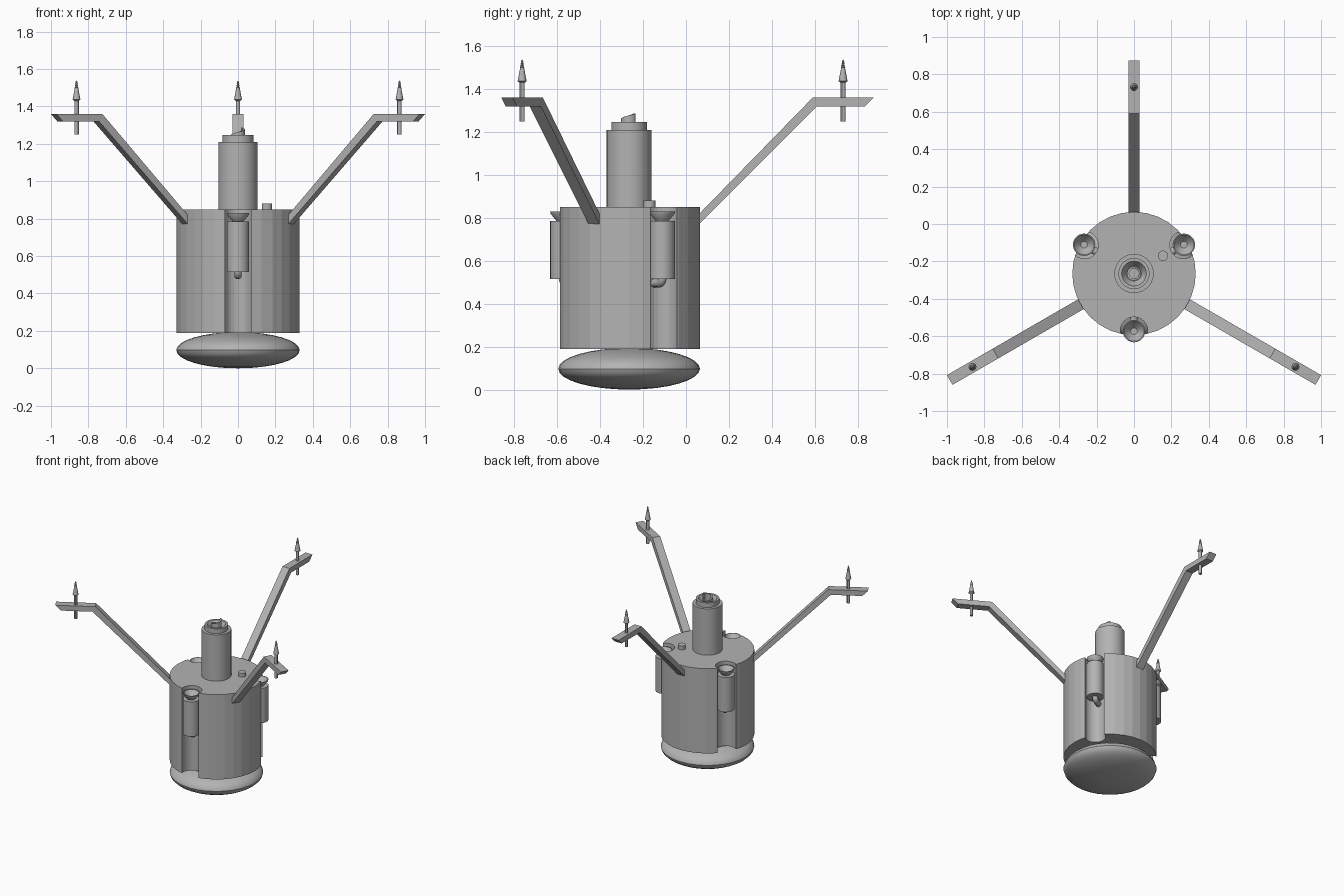
import bpy, bmesh, math
from mathutils import Matrix, Vector

if "Cube" in bpy.data.objects:
    bpy.data.objects.remove(bpy.data.objects["Cube"])

CY = -0.265  # y of the main axis


def paint(name, v):
    m = bpy.data.materials.new(name)
    m.diffuse_color = (v, v, v, 1)
    m.use_nodes = True
    m.node_tree.nodes["Principled BSDF"].inputs["Base Color"].default_value = m.diffuse_color
    return m


GREY = paint("plain grey", 0.45)


def finish(bm, name, loc=(0, 0, 0), rot=0, smooth=None):
    bmesh.ops.remove_doubles(bm, verts=bm.verts, dist=1e-5)
    bmesh.ops.recalc_face_normals(bm, faces=bm.faces)
    me = bpy.data.meshes.new(name)
    bm.to_mesh(me)
    bm.free()
    me.materials.append(GREY)
    ob = bpy.data.objects.new(name, me)
    bpy.context.collection.objects.link(ob)
    ob.location = loc
    ob.rotation_euler[2] = rot
    if smooth:
        bpy.ops.object.select_all(action='DESELECT')
        bpy.context.view_layer.objects.active = ob
        ob.select_set(True)
        bpy.ops.object.shade_smooth_by_angle(angle=math.radians(smooth))
    return ob


def lathe(name, prof, n, loc, rot=0, smooth=None):
    bm = bmesh.new()
    vs = [bm.verts.new((r, 0, z)) for r, z in prof]
    es = [bm.edges.new(p) for p in zip(vs, vs[1:])]
    bmesh.ops.spin(bm, geom=vs + es, cent=(0, 0, 0), axis=(0, 0, 1),
                   angle=2 * math.pi, steps=n, use_merge=True)
    return finish(bm, name, loc, rot, smooth)


def polar(r, a):
    return (r * math.cos(a), CY + r * math.sin(a), 0)


AXIS = (0, CY, 0)
TANKS = [math.radians(a) for a in (-90, 30, 150)]
LEGS = [math.radians(a) for a in (90, -30, 210)]

# lens-shaped base
prof = [(0.33 * math.cos(t), 0.097 + 0.097 * math.sin(t))
        for t in [math.pi * (i / 16 - 0.5) for i in range(17)]]
prof[0], prof[-1] = (0, 0), (0, 0.194)
lathe("base_lens", prof, 32, AXIS, 0, 30)

# drum body with three vertical grooves
body = lathe("drum_body", [(0, 0.19), (0.33, 0.19), (0.33, 0.85), (0, 0.85)], 32, AXIS)
for i, a in enumerate(TANKS):
    cut = lathe(f"groove_cutter_{i}", [(0, 0.1), (0.073, 0.1), (0.073, 0.95), (0, 0.95)],
                24, polar(0.305, a), a)
    cut.hide_render = True
    cut.hide_set(True)
    mod = body.modifiers.new("groove", 'BOOLEAN')
    mod.object = cut
    mod.operation = 'DIFFERENCE'
    mod.solver = 'EXACT'
# apply the cuts and drop the cutters
bpy.context.view_layer.update()
me = bpy.data.meshes.new_from_object(body.evaluated_get(bpy.context.evaluated_depsgraph_get()))
body.modifiers.clear()
body.data = me
for o in [o for o in bpy.data.objects if "cutter" in o.name]:
    bpy.data.objects.remove(o)

# thruster canisters with open nozzle and bent feed pipe
for i, a in enumerate(TANKS):
    p = polar(0.308, a)
    lathe(f"canister_{i}", [(0, 0.515), (0.06, 0.515), (0.06, 0.785), (0, 0.785)], 24, p, a, 30)
    lathe(f"nozzle_{i}", [(0, 0.775), (0.022, 0.775), (0.034, 0.79), (0.058, 0.82), (0.06, 0.83),
                          (0.054, 0.83), (0.045, 0.815), (0.018, 0.788), (0, 0.788)], 24, p, a, 40)
    bm = bmesh.new()
    rings = []
    path = [(0, 0.53, 0), (0, 0.515, 0)]
    path += [(-0.022 + 0.022 * math.cos(t), 0.518 - 0.022 * math.sin(t), t)
             for t in [math.pi / 8 * k for k in range(1, 5)]] + [(-0.085, 0.496, math.pi / 2)]
    for x, z, t in path:
        ring = []
        for k in range(12):
            u = 2 * math.pi * k / 12
            ring.append(bm.verts.new((x + 0.02 * math.cos(u) * math.cos(t),
                                      0.02 * math.sin(u),
                                      z - 0.02 * math.cos(u) * math.sin(t))))
        rings.append(ring)
    for r0, r1 in zip(rings, rings[1:]):
        for k in range(12):
            bm.faces.new((r0[k], r0[k - 1], r1[k - 1], r1[k]))
    bm.faces.new(rings[0])
    bm.faces.new(rings[-1])
    finish(bm, f"feed_pipe_{i}", p, a, 40)

# central tower with a hollow top
lathe("tower", [(0, 0.84), (0.105, 0.84), (0.105, 1.21), (0.083, 1.21), (0.083, 1.247),
                (0.066, 1.247), (0.04, 1.205), (0, 1.205)], 32, AXIS, 0, 30)

# coring drill: tube with a helical rim
bm = bmesh.new()
rows = []
N = 24
for k in range(N + 1):
    u = math.radians(55) - 2 * math.pi * k / N
    top = 1.287 - 0.06 * k / N
    rows.append([bm.verts.new((r * math.cos(u), r * math.sin(u), z))
                 for r, z in ((0.037, 1.2), (0.037, top), (0.026, top), (0.026, 1.2))])
for r0, r1 in zip(rows, rows[1:]):
    for j in range(4):
        bm.faces.new((r0[j], r0[j - 1], r1[j - 1], r1[j]))
bm.faces.new(rows[0])
bm.faces.new(rows[-1])
finish(bm, "coring_drill", AXIS)

# small knob on the lid
lathe("lid_knob", [(0, 0.84), (0.028, 0.84), (0.028, 0.88), (0, 0.88)], 16, (0.155, -0.17, 0), 0, 30)

# bent legs and their ice screws
LEG = [(0.318, 0.762), (0.318, 0.81), (0.855, 1.36), (1.138, 1.36), (1.098, 1.32), (0.875, 1.32)]
SCREW = [(0, 1.25), (0.012, 1.25), (0.012, 1.43), (0.021, 1.437), (0.009, 1.5)]
for k in range(4):
    z = 1.5 + 0.009 * k
    SCREW += [(0.011 - 0.0018 * k, z + 0.003), (0.006 - 0.001 * k, z + 0.007)]
SCREW += [(0, 1.54)]
for i, a in enumerate(LEGS):
    bm = bmesh.new()
    f = bm.faces.new([bm.verts.new((r, -0.03, z)) for r, z in LEG])
    ext = bmesh.ops.extrude_face_region(bm, geom=[f])
    bmesh.ops.translate(bm, vec=(0, 0.06, 0),
                        verts=[v for v in ext["geom"] if isinstance(v, bmesh.types.BMVert)])
    bmesh.ops.recalc_face_normals(bm, faces=bm.faces)
    finish(bm, f"leg_{i}", AXIS, a)
    lathe(f"ice_screw_{i}", SCREW, 12, polar(0.997, a), a, 30)
